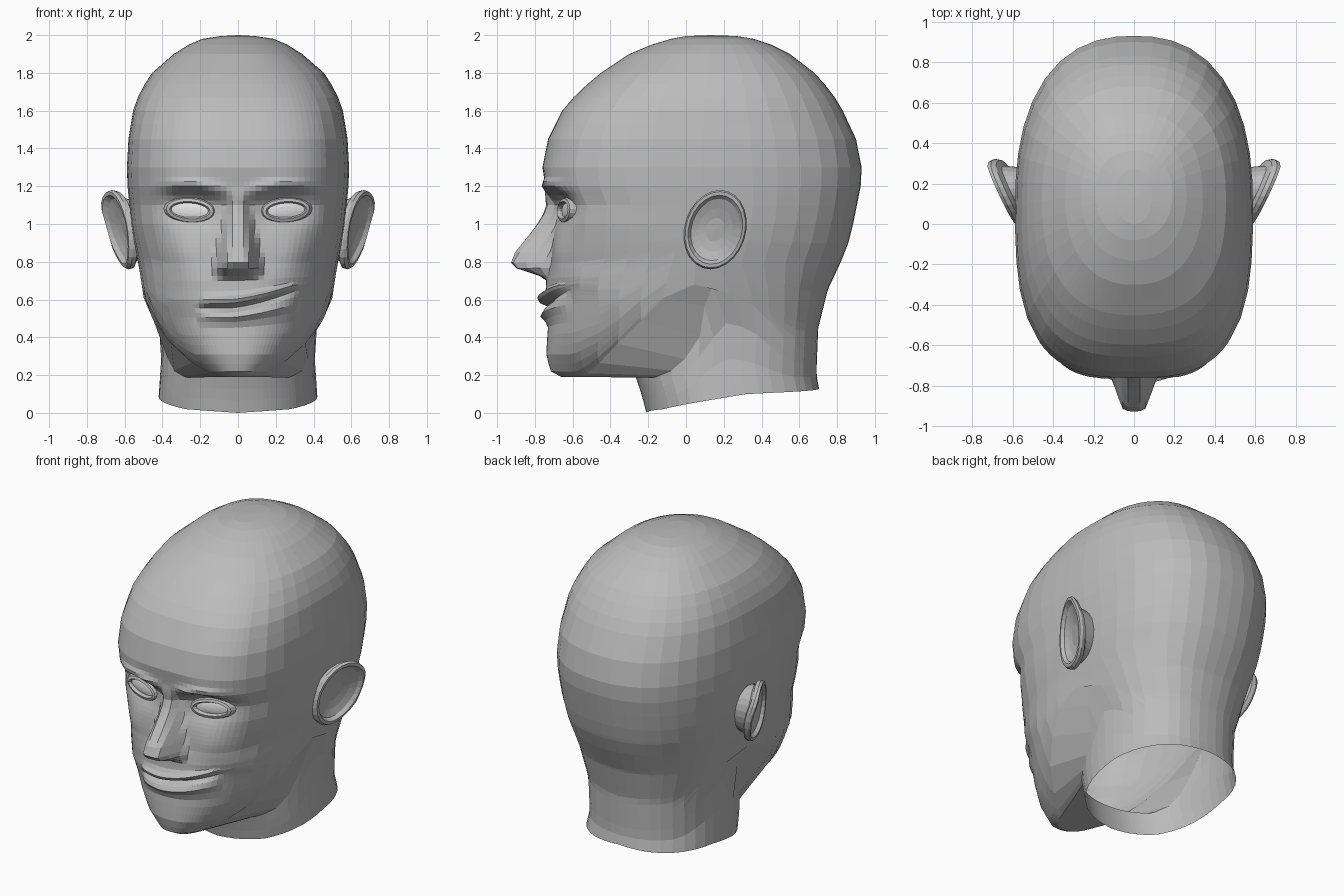
import bpy, bmesh
from math import sin, cos, radians, exp, pi

cube = bpy.data.objects.get("Cube")
if cube:
    bpy.data.objects.remove(cube, do_unlink=True)


def material(name, value):
    m = bpy.data.materials.new(name)
    m.use_nodes = True
    col = (value, value, value, 1)
    m.diffuse_color = col
    node = next(n for n in m.node_tree.nodes if n.type == 'BSDF_PRINCIPLED')
    node.inputs["Base Color"].default_value = col
    node.inputs["Roughness"].default_value = 0.7
    return m


skin = material("grey clay", 0.5)
white = material("eye white", 0.8)


def clamp(v):
    return max(0.0, min(1.0, v))


def smooth(a, b, v):
    t = clamp((v - a) / (b - a))
    return t * t * (3 - 2 * t)


def bell(v, width):
    return exp(-(v / width) ** 2)


def table(keys, v):
    """Linear lookup in rows of (key, value, ...) sorted upward."""
    if v <= keys[0][0]:
        return keys[0][1:]
    for a, b in zip(keys, keys[1:]):
        if v <= b[0]:
            t = (v - a[0]) / (b[0] - a[0])
            return [p + (q - p) * t for p, q in zip(a[1:], b[1:])]
    return keys[-1][1:]


def loft(name, rings, mat, cap_first=None, cap_last=None):
    """Skin closed rings of points; a cap is a pole point."""
    bm = bmesh.new()
    rows = [[bm.verts.new(p) for p in ring] for ring in rings]
    n = len(rows[0])
    for r, s in zip(rows, rows[1:]):
        for i in range(n):
            bm.faces.new((r[i], r[(i + 1) % n], s[(i + 1) % n], s[i]))
    for point, row in ((cap_first, rows[0]), (cap_last, rows[-1])):
        if point:
            pole = bm.verts.new(point)
            for i in range(n):
                bm.faces.new((pole, row[i], row[(i + 1) % n]))
    bmesh.ops.recalc_face_normals(bm, faces=bm.faces)
    mesh = bpy.data.meshes.new(name)
    bm.to_mesh(mesh)
    bm.free()
    mesh.materials.append(mat)
    ob = bpy.data.objects.new(name, mesh)
    bpy.context.collection.objects.link(ob)
    return ob


# Height, half width, front y, back y
HEAD = [(0.19, .18, -.66, .70), (.22, .225, -.715, .70), (.3, .33, -.74, .69),
        (.4, .41, -.735, .69), (.5, .465, -.725, .705), (.6, .50, -.745, .73),
        (.7, .515, -.74, .775), (.8, .53, -.72, .82), (.9, .55, -.71, .86),
        (1.0, .565, -.70, .885), (1.1, .575, -.70, .905), (1.2, .585, -.745, .925),
        (1.3, .588, -.76, .93), (1.45, .58, -.73, .90), (1.6, .555, -.655, .83),
        (1.7, .52, -.57, .77), (1.8, .455, -.45, .68), (1.9, .34, -.30, .55),
        (1.95, .26, -.18, .45), (1.98, .19, -.08, .36), (1.995, .09, 0, .27)]
NECK = [(0, .42, -.21, .71), (.1, .42, -.235, .71), (.2, .405, -.27, .69),
        (.45, .41, -.25, .70), (.65, .48, -.45, .75), (.8, .53, -.72, .82)]
# Jaw line and neck rim heights by angle from the front
JAW = [(40, .19), (50, .23), (58, .30), (70, .46), (80, .60), (90, .68),
       (105, .60), (130, .35), (180, .30)]
RIM = [(0, 0), (40, .02), (70, .06), (100, .10), (180, .13)]
# Front bulge of the rings, and nose projection, by height
ROUND = [(.2, 2.4), (.8, 2.5), (1.0, 3), (1.5, 3), (1.9, 2.3), (2, 2)]
NOSE = [(.70, 0), (.725, .04), (.765, .17), (.795, .205), (.85, .19),
        (.95, .12), (1.05, .06), (1.12, .035), (1.2, 0)]


def ring_point(w, f, b, n, deg):
    s, c = sin(radians(deg)), cos(radians(deg))
    r = (abs(s) ** n + abs(c) ** n) ** (-1 / n)
    return w * r * s, (f + b) / 2 - (b - f) / 2 * r * c


def face_relief(x, z):
    """Forward offset of the facial features."""
    ax = abs(x)
    d = 0.0
    # Nose
    width = .07 + .08 * clamp((1.1 - z) / .35)
    d -= table(NOSE, z)[0] * (1 - smooth(.3, 1, ax / width))
    # Eye sockets and brows
    zs = z + .25 * max(0, .22 - ax)
    upper = 1 - smooth(1.13, 1.2, zs) if zs > 1.1 else bell(zs - 1.1, .1)
    d += .065 * bell(ax - .25, .14) * upper
    d -= .025 * bell(zs - 1.215, .03) * exp(-((ax - .22) / .16) ** 4)
    # Cheeks
    d -= .025 * bell(ax - .3, .11) * bell(z - .82, .11)
    # Lips, with the line between them
    t = clamp(1 - ((x - .05) / .26) ** 2) ** .5
    d -= .045 * t * (bell(z - .593, .025) + bell(z - .507, .028))
    d += .03 * t * bell(z - .555, .012)
    return d


def head_point(deg, row):
    a = abs(deg)
    jaw = table(JAW, a)[0]
    z = row if row > 1 else 1 - (1 - row) * (1 - jaw) / .81
    size = table(HEAD, z)
    if z < .8:
        k = smooth(82, 105, a)
        size = [p + (q - p) * k for p, q in zip(size, table(NECK, z))]
    n = table(ROUND, z)[0] if a < 90 else 2.4
    x, y = ring_point(*size, n, deg)
    if a < 70:
        y += face_relief(x, row)
        # Lopsided smile lifts one mouth corner
        z += .09 * clamp((x + .05) / .35) ** 1.5 * bell(row - .56, .11) * (1 - smooth(45, 65, a))
    return x, y, z


def neck_point(deg, v):
    a = abs(deg)
    top = table(JAW, a)[0] - .09 * bell(a - 68, 16)
    z = top + (table(RIM, a)[0] - top) * v
    x, y = ring_point(*table(NECK, z), 2.2 if a < 90 else 2.4, deg)
    return x, y, z


# Head and neck in one skin, with finer columns over the face
half = list(range(0, 46, 3)) + list(range(54, 181, 9))
columns = half + [-d for d in reversed(half[1:-1])]
rows = [1.995, 1.98, 1.95, 1.9, 1.85, 1.8, 1.74, 1.67, 1.6, 1.53, 1.45, 1.37, 1.3, 1.25]
rows += [1.225 - .025 * i for i in range(17)]
rows += [.795, .765, .725, .70, .67, .645, .62, .6, .58, .565, .555, .545, .53,
         .505, .48, .45, .41, .36, .31, .26, .22, .19]
rings = [[head_point(d, z) for d in columns] for z in rows]
rings += [[neck_point(d, v) for d in columns] for v in (0, .33, .66, 1)]
loft("head_and_neck", rings, skin, cap_first=(0, .13, 2))


# Eyes with raised lids
def eye_ring(side, rx, rz, out, count=20):
    pts = []
    for i in range(count):
        a = 2 * pi * i / count
        dx, dz = rx * cos(a), rz * sin(a)
        pts.append((side * (.255 + dx), -.637 + .27 * dx - out, 1.073 + dz + .05 * dx))
    return pts


for side, label in ((1, "left"), (-1, "right")):
    lids = [(.145, .085, -.035), (.125, .062, .012), (.108, .046, .018), (.098, .038, .004),
            (.098, .038, -.03)]
    loft(label + "_eyelids", [eye_ring(side, *r) for r in lids], skin)
    loft(label + "_eye", [eye_ring(side, .104, .044, -.006), eye_ring(side, .05, .022, 0)],
         white, cap_last=(side * .255, -.639, 1.073))


# Ears: a cupped shell that flares outward toward the back
def ear_ring(side, scale, out, root=False, count=24):
    pts = []
    for i in range(count):
        a = 2 * pi * i / count
        z = .97 + .21 * scale * sin(a)
        y = .155 + .165 * scale * cos(a) + .12 * (z - .97)
        flare = .135 * clamp((y + .02) / .3) * (.55 + .45 * clamp((z - .77) / .3))
        x = .5 if root else .55 + .08 * (z - .77) + flare + out
        pts.append((side * x, y, z))
    return pts


for side, label in ((1, "left"), (-1, "right")):
    shell = [(.72, 0, True), (.8, -.05), (.97, -.03), (1, -.005), (.96, .012), (.87, .012),
             (.78, -.012), (.55, -.03), (.3, -.04)]
    loft(label + "_ear", [ear_ring(side, *r) for r in shell], skin,
         cap_last=(side * .595, .155, .97))
